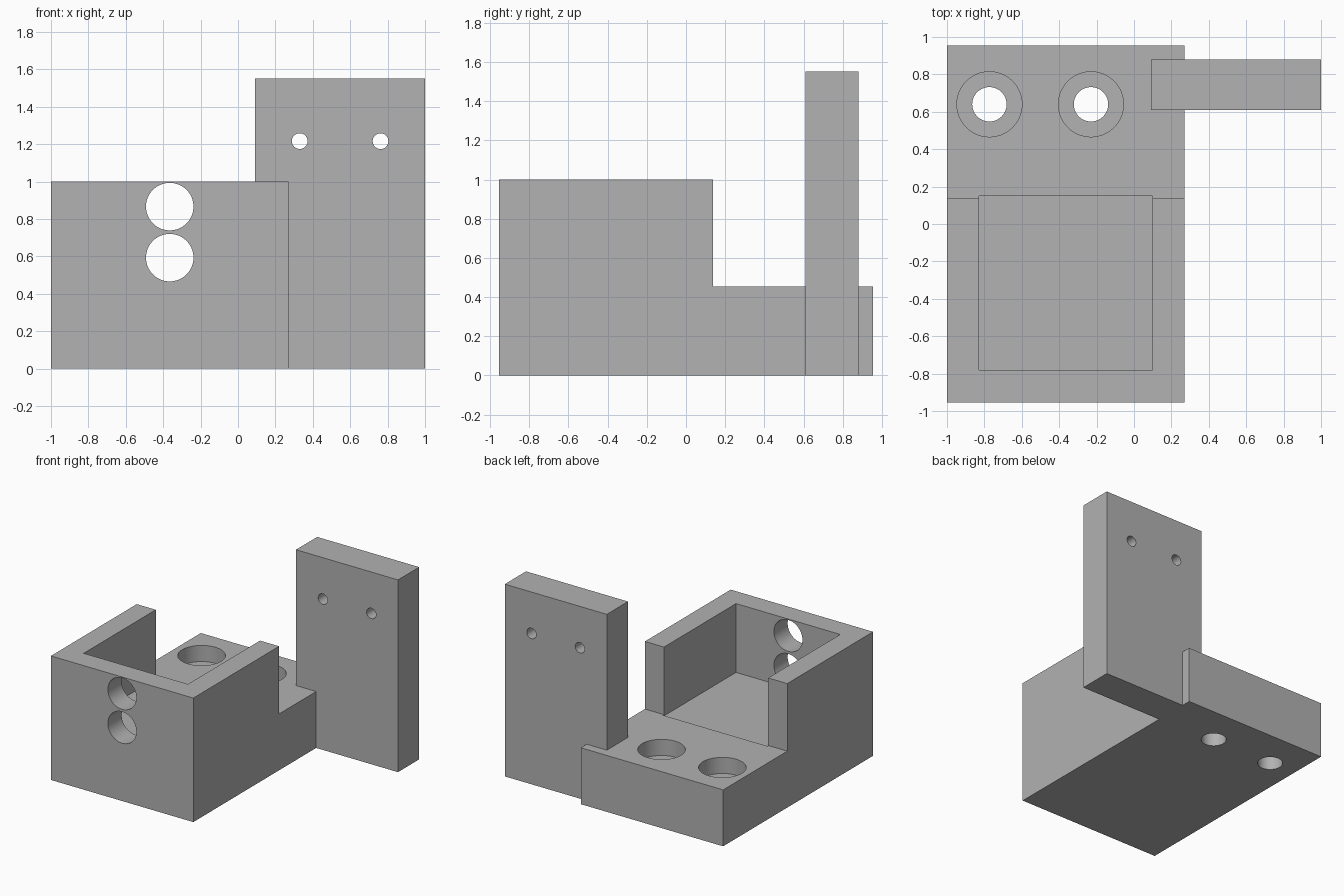
import bpy
import math

cube = bpy.data.objects.get("Cube")
if cube:
    bpy.data.objects.remove(cube, do_unlink=True)

grey = bpy.data.materials.new("plain grey")
grey.use_nodes = True
colour = (0.445, 0.445, 0.445, 1)
grey.diffuse_color = colour
grey.node_tree.nodes["Principled BSDF"].inputs["Base Color"].default_value = colour


def box(name, x, y, z):
    """Box given by its (min, max) range on each axis."""
    centre = [(a + b) / 2 for a, b in (x, y, z)]
    bpy.ops.mesh.primitive_cube_add(size=1, location=centre)
    obj = bpy.context.object
    obj.name = name
    obj.scale = [b - a for a, b in (x, y, z)]
    bpy.ops.object.transform_apply(location=True, rotation=True, scale=True)
    obj.data.materials.append(grey)
    return obj


def drill(name, centre, radius, depth, along_y=False):
    """Round cutter centred on a point, upright or running front to back."""
    tilt = math.pi / 2 if along_y else 0
    bpy.ops.mesh.primitive_cylinder_add(vertices=64, radius=radius, depth=depth,
                                        location=centre, rotation=(tilt, 0, 0))
    obj = bpy.context.object
    obj.name = name
    obj.data.materials.append(grey)
    return obj


def combine(target, tool, operation):
    mod = target.modifiers.new(operation.lower(), 'BOOLEAN')
    mod.operation = operation
    mod.solver = 'EXACT'
    mod.object = tool
    bpy.context.view_layer.objects.active = target
    bpy.ops.object.modifier_apply(modifier=mod.name)
    bpy.data.objects.remove(tool, do_unlink=True)


# Main block: tall at the front, low mounting step at the back
block = box("bracket_body", (-1, 0.27), (-0.955, 0.955), (0, 1))
combine(block, box("step_cutter", (-1.2, 0.5), (0.138, 1.2), (0.455, 1.3)), 'DIFFERENCE')

# Square pocket, open at the top and back
combine(block, box("pocket_cutter", (-0.83, 0.10), (-0.78, 0.15), (0.445, 1.2)), 'DIFFERENCE')

# Upright side plate merged into the step
combine(block, box("upright_plate", (0.09, 1), (0.61, 0.88), (0, 1.55)), 'UNION')

# Two cable holes through the front wall
for z in (0.866, 0.593):
    combine(block, drill("front_hole", (-0.365, -0.87, z), 0.127, 0.4, True), 'DIFFERENCE')

# Counterbored mounting holes in the step
for x in (-0.773, -0.23):
    combine(block, drill("counterbore", (x, 0.64, 0.455), 0.174, 0.26), 'DIFFERENCE')
    combine(block, drill("screw_hole", (x, 0.64, 0.2), 0.092, 0.8), 'DIFFERENCE')

# Two small holes through the upright plate
for x in (0.33, 0.762):
    combine(block, drill("plate_hole", (x, 0.745, 1.216), 0.042, 0.5, True), 'DIFFERENCE')

# Smooth bores with crisp edges
bpy.ops.object.select_all(action='DESELECT')
block.select_set(True)
bpy.context.view_layer.objects.active = block
bpy.ops.object.shade_smooth_by_angle(angle=math.radians(30))
